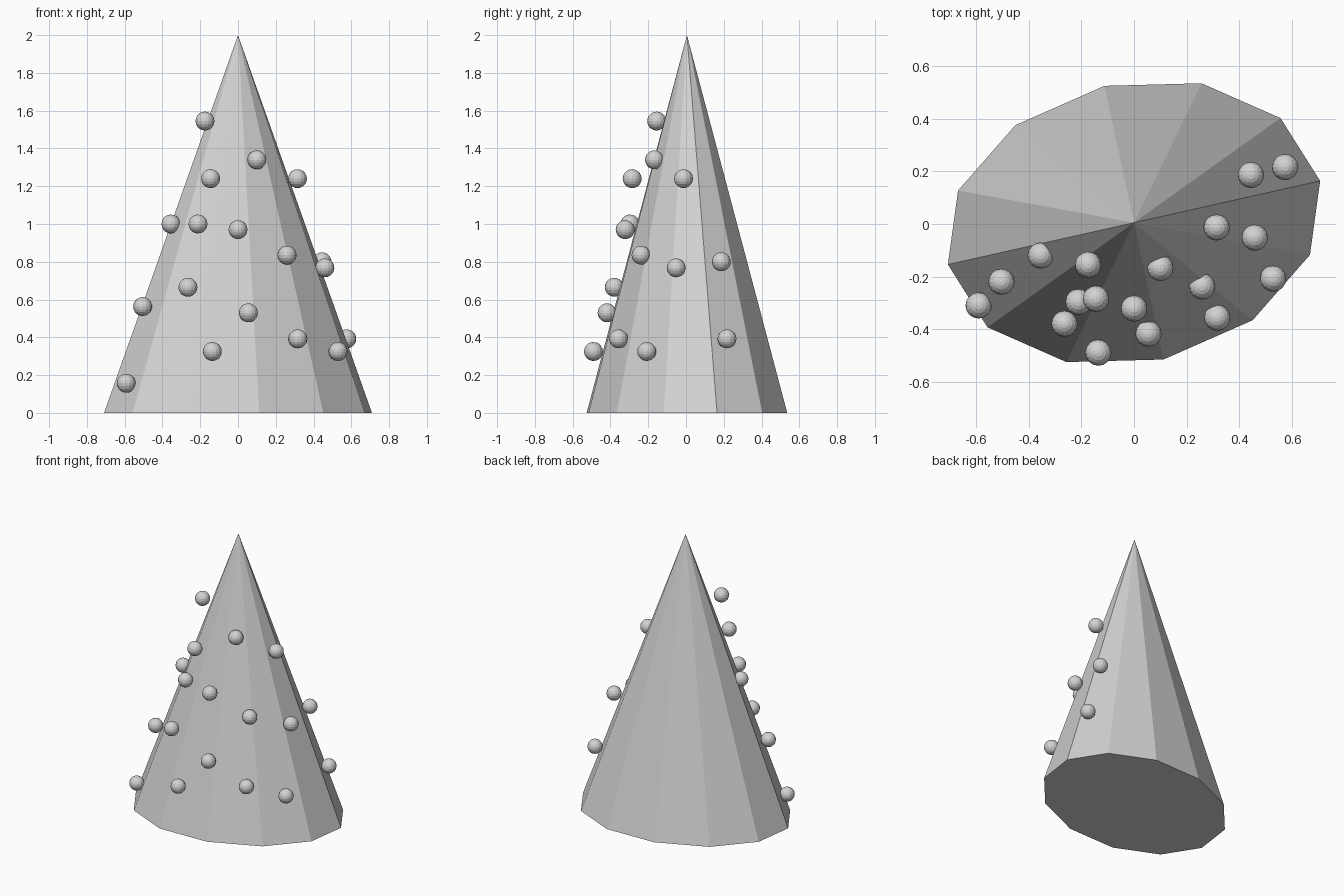
import bpy
import bmesh
from math import cos, sin, radians

cube = bpy.data.objects.get("Cube")
if cube:
    bpy.data.objects.remove(cube, do_unlink=True)

SIDES = 12
HEIGHT = 2.0
BALL_RADIUS = 0.05

grey = bpy.data.materials.new("plain grey")
grey.use_nodes = True
grey.diffuse_color = (0.65, 0.65, 0.65, 1)
grey.node_tree.nodes["Principled BSDF"].inputs["Base Color"].default_value = grey.diffuse_color


def add_object(name, bm, location=(0, 0, 0)):
    mesh = bpy.data.meshes.new(name)
    bmesh.ops.recalc_face_normals(bm, faces=bm.faces)
    bm.to_mesh(mesh)
    bm.free()
    mesh.materials.append(grey)
    obj = bpy.data.objects.new(name, mesh)
    obj.location = location
    bpy.context.collection.objects.link(obj)
    return obj


# Tree: flat-sided cone on a slightly skewed oval base
bm = bmesh.new()
ring = []
for i in range(SIDES):
    angle = 360 / SIDES * i
    ring.append(bm.verts.new((0.718 * cos(radians(angle + 9)),
                              0.545 * sin(radians(angle + 17)) + 0.005, 0)))
tip = bm.verts.new((0, 0.005, HEIGHT))
bm.faces.new(ring)
for a, b in zip(ring, ring[1:] + ring[:1]):
    bm.faces.new((a, b, tip))
add_object("tree_cone", bm)

# Baubles scattered over the front and sides
baubles = [
    (-0.175, -0.155, 1.545), (0.10, -0.167, 1.34), (-0.145, -0.285, 1.24),
    (0.315, -0.013, 1.24), (-0.355, -0.12, 1.0), (-0.212, -0.297, 1.0),
    (0, -0.322, 0.97), (0.26, -0.238, 0.835), (0.445, 0.187, 0.80),
    (0.46, -0.052, 0.768), (-0.265, -0.38, 0.665), (-0.505, -0.22, 0.563),
    (0.055, -0.418, 0.53), (0.317, -0.357, 0.392), (0.576, 0.217, 0.392),
    (0.53, -0.208, 0.325), (-0.136, -0.49, 0.325), (-0.592, -0.31, 0.157),
]
for number, place in enumerate(baubles, 1):
    bm = bmesh.new()
    bmesh.ops.create_uvsphere(bm, u_segments=16, v_segments=10, radius=BALL_RADIUS)
    add_object(f"bauble_{number}", bm, place)
